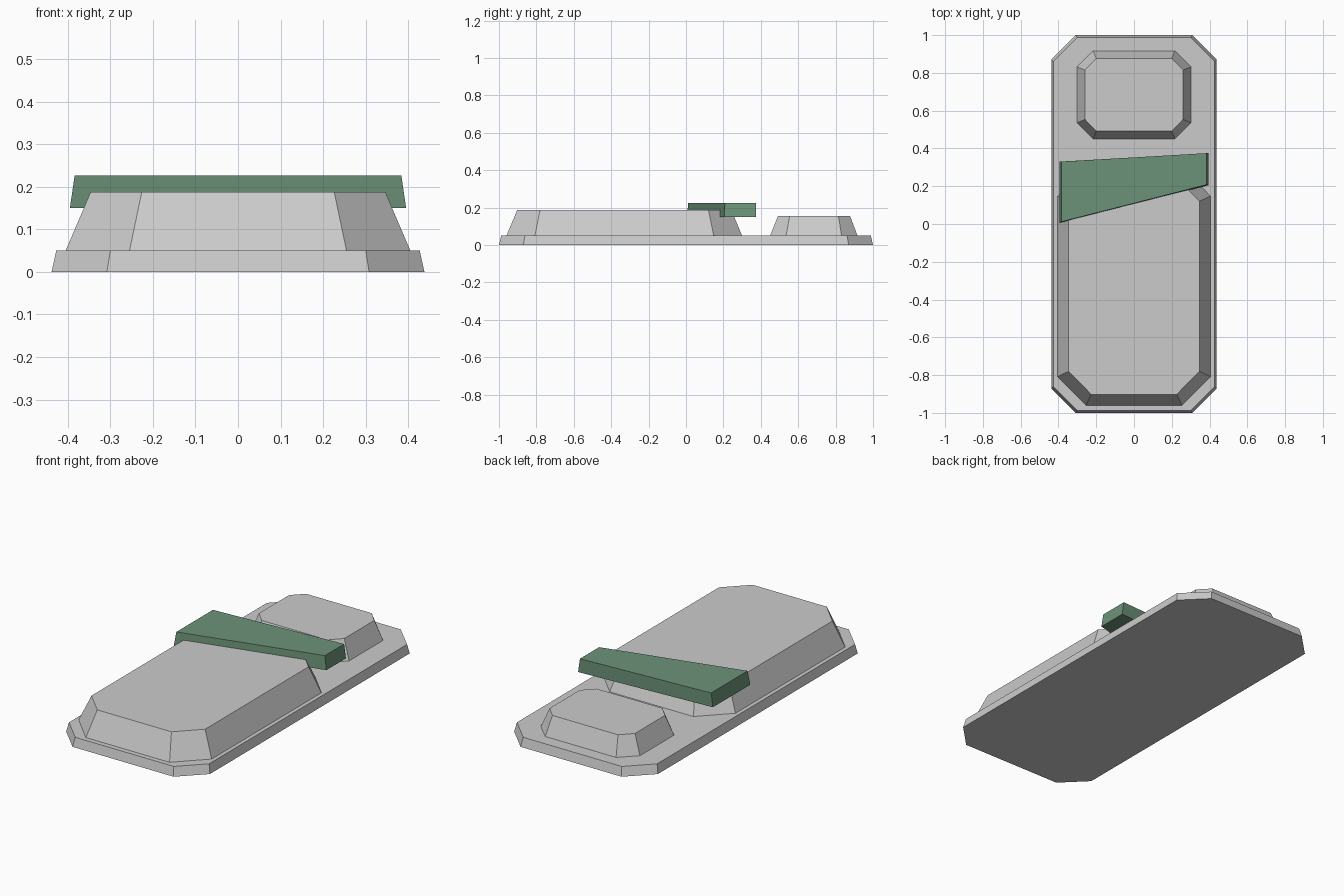
import bpy, bmesh

if "Cube" in bpy.data.objects:
    bpy.data.objects.remove(bpy.data.objects["Cube"])


def octagon(x, y0, y1, cut_x, cut_y):
    """Chamfered rectangle, symmetric in x."""
    a, b, c, d = x - cut_x, x, y0 + cut_y, y1 - cut_y
    right = [(a, y0), (b, c), (b, d), (a, y1)]
    return right + [(-px, py) for px, py in reversed(right)]


def loft(name, bottom, top, z0, z1, color=None):
    """Closed solid between two matching outlines."""
    bm = bmesh.new()
    lo = [bm.verts.new((x, y, z0)) for x, y in bottom]
    hi = [bm.verts.new((x, y, z1)) for x, y in top]
    n = len(lo)
    bm.faces.new(lo[::-1])
    bm.faces.new(hi)
    for i in range(n):
        j = (i + 1) % n
        bm.faces.new((lo[i], lo[j], hi[j], hi[i]))
    bmesh.ops.recalc_face_normals(bm, faces=bm.faces)
    mesh = bpy.data.meshes.new(name)
    bm.to_mesh(mesh)
    bm.free()
    if color:
        mat = bpy.data.materials.new(name + "_color")
        mat.diffuse_color = color
        mat.use_nodes = True
        mat.node_tree.nodes["Principled BSDF"].inputs["Base Color"].default_value = mat.diffuse_color
        mesh.materials.append(mat)
    obj = bpy.data.objects.new(name, mesh)
    bpy.context.collection.objects.link(obj)
    return obj


# Thin base plate
loft("base_plate", octagon(0.438, -1, 1, 0.13, 0.13),
     octagon(0.427, -0.988, 0.988, 0.127, 0.127), 0, 0.05)

# Long raised block at the front
loft("long_block", octagon(0.405, -0.96, 0.30, 0.15, 0.152),
     octagon(0.346, -0.902, 0.242, 0.12, 0.122), 0.05, 0.188)

# Small raised block at the back
loft("small_block", octagon(0.302, 0.45, 0.917, 0.086, 0.085),
     octagon(0.26, 0.492, 0.877, 0.06, 0.062), 0.05, 0.155)

# Slanted green band across the long block
loft("green_band",
     [(-0.395, 0.005), (0.395, 0.205), (0.395, 0.375), (-0.395, 0.33)],
     [(-0.384, 0.012), (0.384, 0.208), (0.384, 0.375), (-0.384, 0.33)],
     0.15, 0.226, (0.15, 0.29, 0.19, 1))
